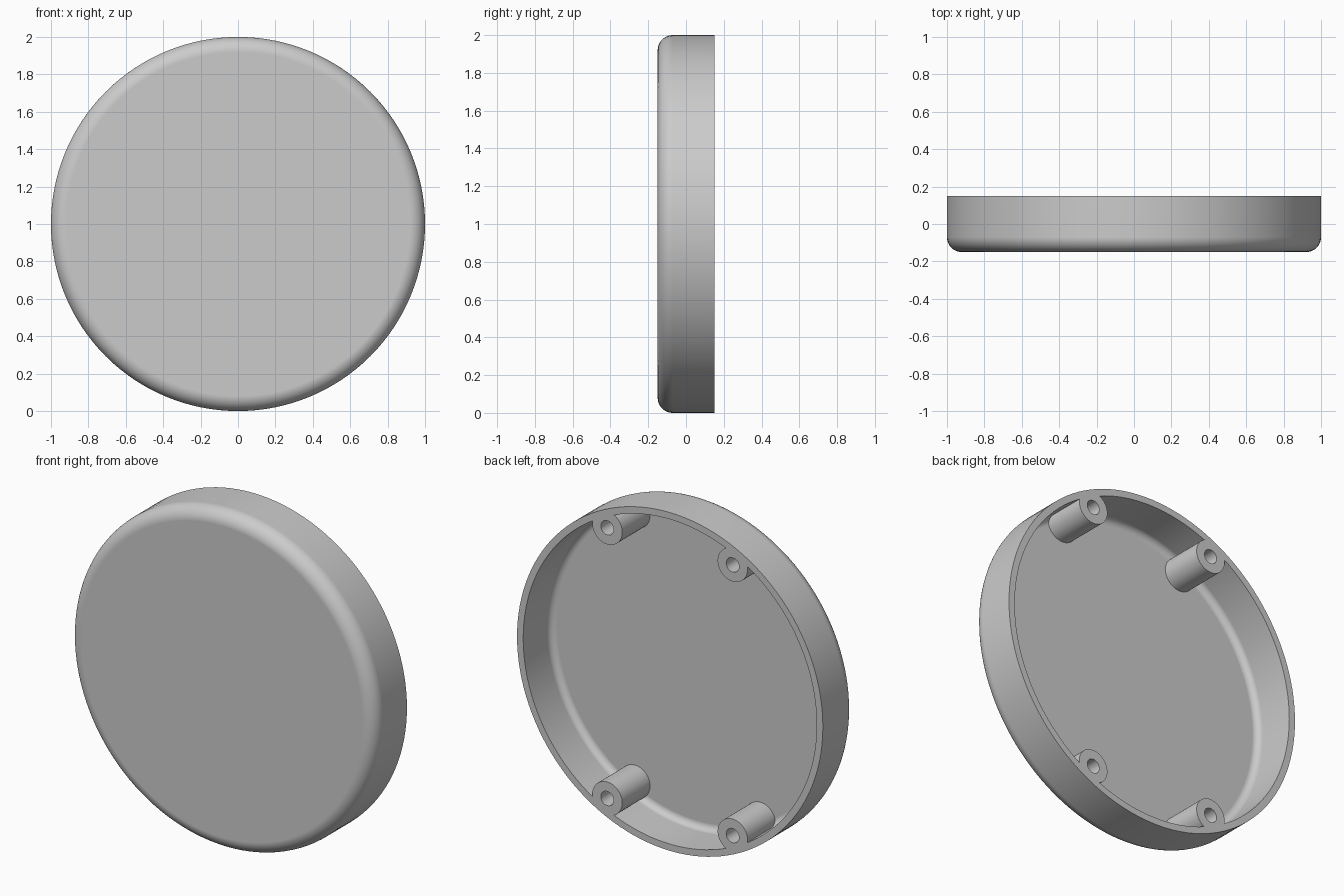
import bpy
import bmesh
from math import sin, cos, pi, radians

default = bpy.data.objects.get("Cube")
if default:
    bpy.data.objects.remove(default, do_unlink=True)

BACK, FRONT = 0.15, -0.15
WALL = 0.04
FILLET = 0.08
BOSS_X, BOSS_Z = 0.41, 0.80

grey = bpy.data.materials.new("plain grey")
grey.use_nodes = True
colour = (0.6, 0.6, 0.6, 1)
grey.diffuse_color = colour
grey.node_tree.nodes["Principled BSDF"].inputs["Base Color"].default_value = colour


def turned(name, profile, x=0, z=1, sides=128):
    """Solid of (radius, y) rings around an axis along y, with flat caps."""
    bm = bmesh.new()
    rings = []
    for r, y in profile:
        angles = [2 * pi * i / sides for i in range(sides)]
        rings.append([bm.verts.new((x + r * cos(a), y, z + r * sin(a))) for a in angles])
    for a, b in zip(rings, rings[1:]):
        for i in range(sides):
            j = (i + 1) % sides
            bm.faces.new((a[i], a[j], b[j], b[i]))
    bm.faces.new(rings[0])
    bm.faces.new(rings[-1])
    bmesh.ops.recalc_face_normals(bm, faces=bm.faces)
    mesh = bpy.data.meshes.new(name)
    bm.to_mesh(mesh)
    bm.free()
    mesh.materials.append(grey)
    obj = bpy.data.objects.new(name, mesh)
    bpy.context.collection.objects.link(obj)
    return obj


def rounded_disc(radius, front, back, fillet, steps=10):
    """Profile of a disc whose front edge is rounded."""
    arc = [pi / 2 * i / steps for i in range(steps + 1)]
    rings = [(radius - fillet + fillet * sin(a), front + fillet - fillet * cos(a)) for a in arc]
    return rings + [(radius, back)]


def cut(target, cutter):
    """Subtract the cutter and remove it."""
    mod = target.modifiers.new("cut", 'BOOLEAN')
    mod.operation = 'DIFFERENCE'
    mod.solver = 'EXACT'
    mod.object = cutter
    bpy.context.view_layer.objects.active = target
    bpy.ops.object.modifier_apply(modifier=mod.name)
    bpy.data.objects.remove(cutter, do_unlink=True)


# Outer cover and the hollow inside it
cover = turned("round_cover", rounded_disc(1, FRONT, BACK, FILLET))
hollow = turned("hollow", rounded_disc(1 - WALL, FRONT + WALL, BACK + 0.1, FILLET - WALL))

# Screw bosses are left standing in the hollow
corners = [(sx * BOSS_X, 1 + sz * BOSS_Z) for sx in (-1, 1) for sz in (-1, 1)]
for x, z in corners:
    cut(hollow, turned("boss", [(0.098, FRONT - 0.1), (0.098, BACK + 0.2)], x, z, 48))
cut(cover, hollow)

# Blind screw holes
for x, z in corners:
    cut(cover, turned("hole", [(0.042, FRONT + WALL), (0.042, BACK + 0.1)], x, z, 32))

# Smooth rounds with crisp edges
bpy.ops.object.select_all(action='DESELECT')
cover.select_set(True)
bpy.context.view_layer.objects.active = cover
bpy.ops.object.shade_smooth_by_angle(angle=radians(30))
weighted = cover.modifiers.new("flat caps", 'WEIGHTED_NORMAL')
weighted.keep_sharp = True
